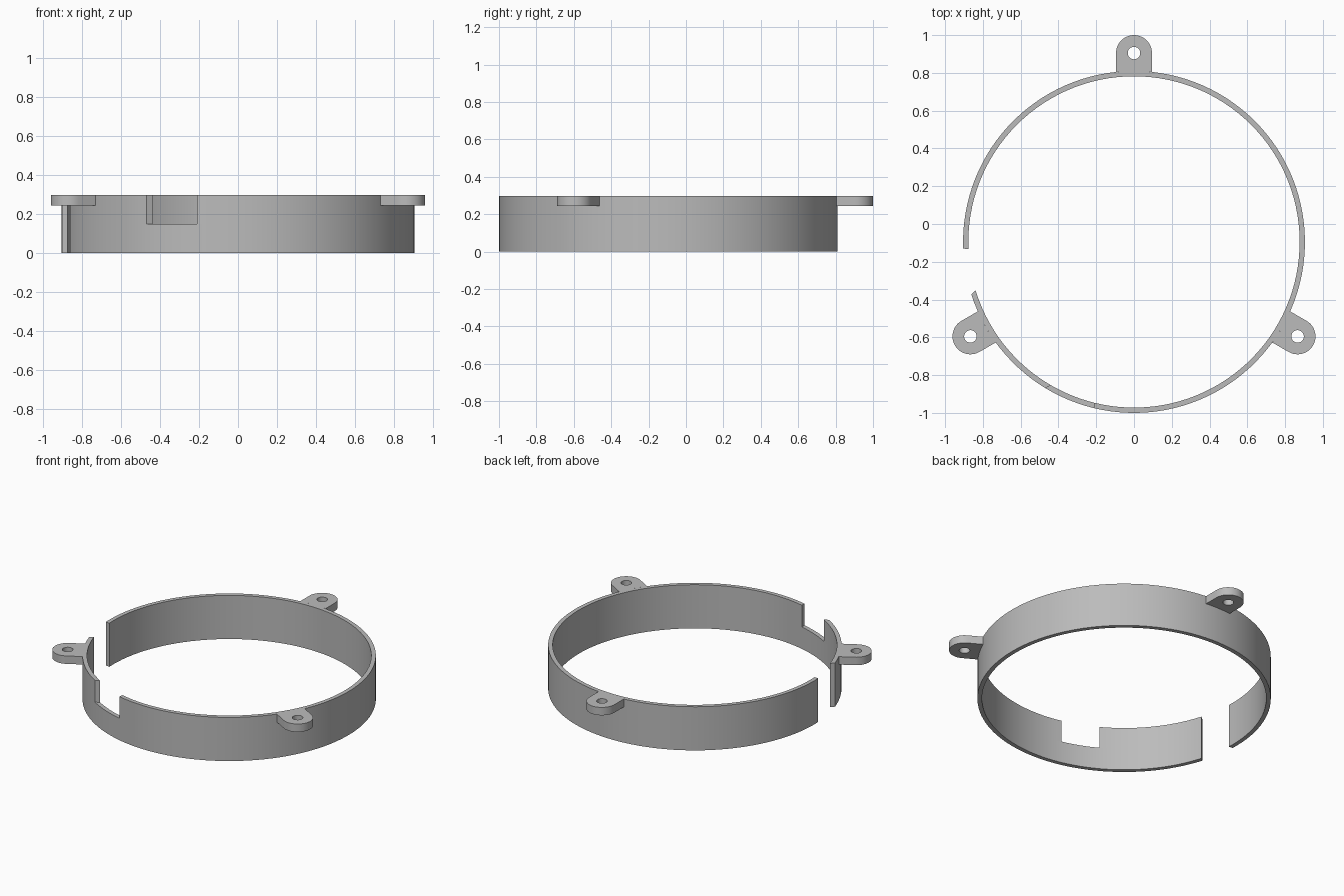
import bpy, bmesh
from math import sin, cos, radians, atan2, asin, pi
from mathutils import Matrix, Vector

cube = bpy.data.objects.get("Cube")
if cube:
    bpy.data.objects.remove(cube, do_unlink=True)

CENTRE_Y = -0.095
R_OUT, R_IN = 0.905, 0.877
HEIGHT, NOTCH_Z, TAB_Z = 0.297, 0.149, 0.243
TAB_DIST, TAB_R, HOLE_R = 1.0, 0.095, 0.033

grey = bpy.data.materials.new("light grey")
grey.use_nodes = True
grey.diffuse_color = (0.5, 0.5, 0.5, 1)
grey.node_tree.nodes["Principled BSDF"].inputs["Base Color"].default_value = (0.5, 0.5, 0.5, 1)


def polar(r, a, z=0.0):
    return Vector((r * cos(a), r * sin(a), z))


def extrude(bm, faces, height):
    """Raise faces and return the new top faces."""
    geom = bmesh.ops.extrude_face_region(bm, geom=faces)["geom"]
    verts = [g for g in geom if isinstance(g, bmesh.types.BMVert)]
    bmesh.ops.translate(bm, verts=verts, vec=(0, 0, height))
    return [g for g in geom if isinstance(g, bmesh.types.BMFace)]


def finish(bm, name):
    bmesh.ops.recalc_face_normals(bm, faces=bm.faces[:])
    mesh = bpy.data.meshes.new(name)
    bm.to_mesh(mesh)
    bm.free()
    mesh.materials.append(grey)
    ob = bpy.data.objects.new(name, mesh)
    ob.location.y = CENTRE_Y
    bpy.context.collection.objects.link(ob)
    bpy.ops.object.select_all(action='DESELECT')
    ob.select_set(True)
    bpy.context.view_layer.objects.active = ob
    bpy.ops.object.shade_smooth_by_angle(angle=radians(30))
    return ob


# Open ring: arcs given as inner and outer edge angles (start, end) and step count
arcs = [
    ((197.0, 239.9), (197.8, 238.7), 14),   # beside the gap
    ((239.9, 256.2), (238.7, 256.5), 6),    # low part under the notch
    ((256.2, 542.5), (256.5, 542.2), 96),   # long way round
]
bm = bmesh.new()
columns, notch_flags = [], []
for index, (inner, outer, steps) in enumerate(arcs):
    for i in range(0 if index == 0 else 1, steps + 1):
        t = i / steps
        a_in = radians(inner[0] + (inner[1] - inner[0]) * t)
        a_out = radians(outer[0] + (outer[1] - outer[0]) * t)
        columns.append((bm.verts.new(polar(R_IN, a_in)), bm.verts.new(polar(R_OUT, a_out))))
        notch_flags.append(index == 1)
floor = []
for i in range(len(columns) - 1):
    (a, b), (c, d) = columns[i], columns[i + 1]
    floor.append(bm.faces.new((a, b, d, c)))
in_notch = bm.faces.layers.int.new("in_notch")
bm.faces.ensure_lookup_table()
for i, f in enumerate(bm.faces):
    f[in_notch] = int(notch_flags[i + 1])
top = extrude(bm, bm.faces[:], NOTCH_Z)
extrude(bm, [f for f in top if not f[in_notch]], HEIGHT - NOTCH_Z)
finish(bm, "ring_wall")


# Mounting tabs: rounded end, straight sides, base following the ring, round hole
def make_tab(name, angle):
    corner = asin(TAB_R / R_OUT)
    base_u = R_OUT * cos(corner)
    outline = [polar(TAB_R, -pi / 2 + pi * i / 24) + Vector((TAB_DIST, 0, 0)) for i in range(25)]
    sides = [TAB_DIST + (base_u - TAB_DIST) * i / 4 for i in range(1, 4)]
    outline += [Vector((u, TAB_R, 0)) for u in sides]
    outline += [polar(R_OUT, corner * (1 - i / 4)) for i in range(9)]
    outline += [Vector((u, -TAB_R, 0)) for u in reversed(sides)]

    bm = bmesh.new()
    rim = [bm.verts.new(p) for p in outline]
    hole = [bm.verts.new(polar(HOLE_R, atan2(p.y, p.x - TAB_DIST)) + Vector((TAB_DIST, 0, 0)))
            for p in outline]
    for i in range(len(rim)):
        j = (i + 1) % len(rim)
        bm.faces.new((rim[i], rim[j], hole[j], hole[i]))
    extrude(bm, bm.faces[:], HEIGHT - TAB_Z)
    place = Matrix.Translation((0, 0, TAB_Z)) @ Matrix.Rotation(angle, 4, 'Z')
    bmesh.ops.transform(bm, matrix=place, verts=bm.verts[:])
    finish(bm, name)


for name, degrees in (("back_tab", 90), ("right_tab", 210), ("left_tab", 330)):
    make_tab(name, radians(degrees))
